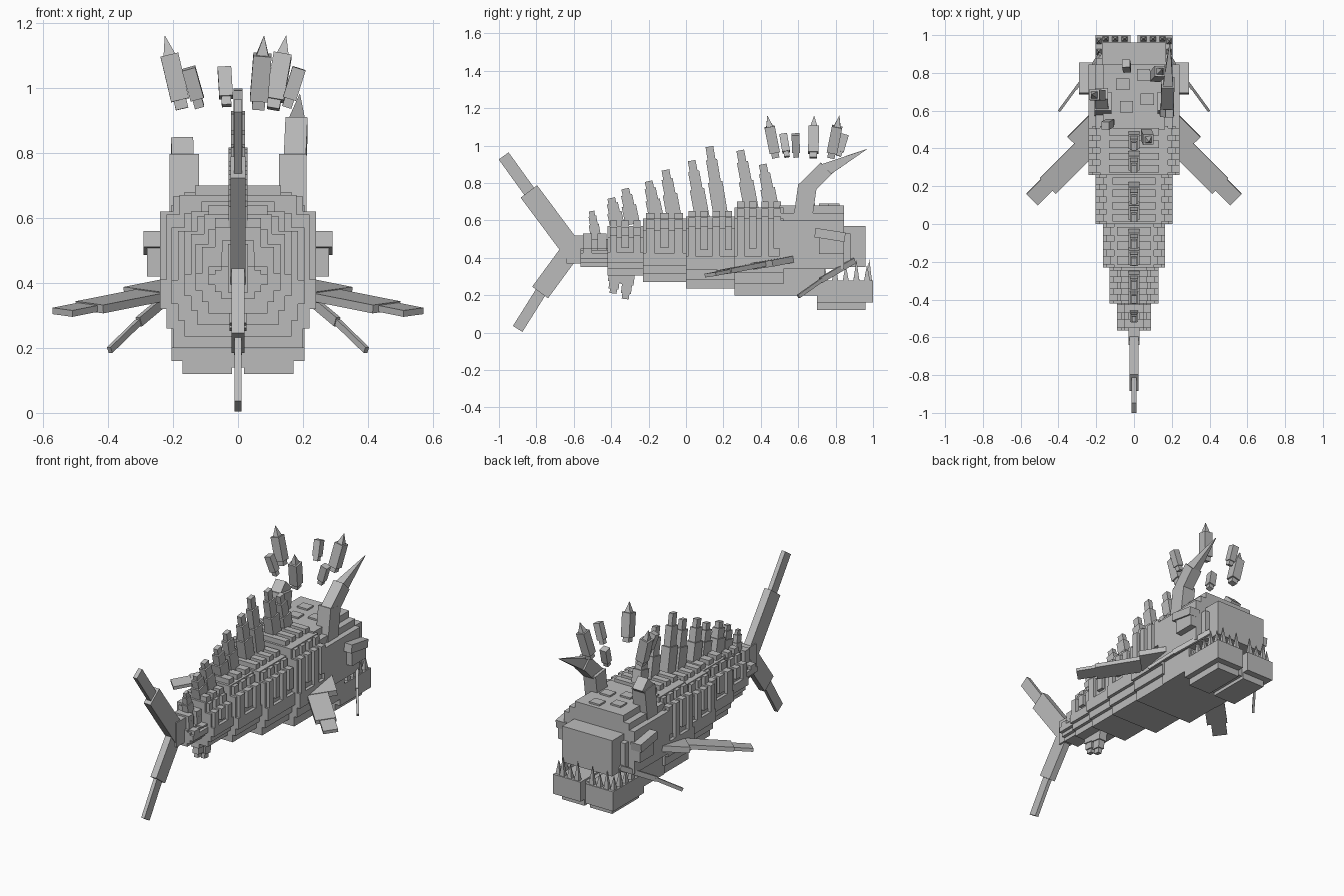
import bpy, bmesh
from mathutils import Vector, Matrix

if "Cube" in bpy.data.objects:
    bpy.data.objects.remove(bpy.data.objects["Cube"])

grey = bpy.data.materials.new("stone grey")
grey.diffuse_color = (0.5, 0.5, 0.5, 1)
grey.use_nodes = True
grey.node_tree.nodes["Principled BSDF"].inputs["Base Color"].default_value = grey.diffuse_color


def box(bm, x0, x1, y0, y1, z0, z1):
    m = Matrix.Translation(((x0 + x1) / 2, (y0 + y1) / 2, (z0 + z1) / 2))
    bmesh.ops.create_cube(bm, size=1, matrix=m @ Matrix.Diagonal((x1 - x0, y1 - y0, z1 - z0, 1)))


def bar(bm, p0, p1, w, d, side=(1, 0, 0), tip=1.0):
    """Beam from p0 to p1: w along side, d across it; tip scales the far end."""
    p0, p1 = Vector(p0), Vector(p1)
    n = (p1 - p0).normalized()
    s = Vector(side)
    s = (s - n * s.dot(n)).normalized()
    t = n.cross(s)
    rot = Matrix((s, t, n)).transposed().to_4x4()
    r = bmesh.ops.create_cube(bm, size=1)
    for v in r["verts"]:
        k = tip if v.co.z > 0 else 1
        v.co = Vector((v.co.x * w * k, v.co.y * d * k, (v.co.z + .5) * (p1 - p0).length))
    bmesh.ops.transform(bm, matrix=Matrix.Translation(p0) @ rot, verts=r["verts"])


def finish(name, bm, mirror=False):
    bmesh.ops.recalc_face_normals(bm, faces=bm.faces[:])
    me = bpy.data.meshes.new(name)
    bm.to_mesh(me)
    bm.free()
    me.materials.append(grey)
    ob = bpy.data.objects.new(name, me)
    bpy.context.collection.objects.link(ob)
    if mirror:
        ob.modifiers.new("Mirror", 'MIRROR').use_mirror_merge = False
    return ob


# Body segments: y0, y1, half width, bottom, top, rib count
segments = [(-.565, -.41, .09, .35, .53, 2), (-.42, -.23, .13, .305, .60, 3),
            (-.23, 0, .165, .27, .64, 3), (0, .26, .205, .235, .65, 4),
            (.26, .52, .24, .20, .70, 4)]
for i, (y0, y1, w, lo, hi, n) in enumerate(segments):
    bm = bmesh.new()
    h = hi - lo
    box(bm, -w + .04, w - .04, y0, y1, lo, .45)
    box(bm, -w, w, y0, y1, lo + .24 * h, lo + .42 * h)
    box(bm, -w + .02, w - .02, y0, y1, lo + .12 * h, hi - .09)
    box(bm, -w + .06, w - .06, y0, y1, .4, hi - .03)
    finish(f"body_segment_{i + 1}", bm)
    # Ribs wrap the back and hang down the flanks at alternating lengths
    bm = bmesh.new()
    step = (y1 - y0) / n
    for k in range(n):
        a = y0 + (k + .2) * step
        b = a + step * .6
        box(bm, -w, w, a, b, lo + (.38, .5)[k % 2] * h, hi - .08)
        box(bm, -w + .04, w - .04, a, b, hi - .1, hi - .035)
        box(bm, -w * .55, w * .55, a, b, hi - .06, hi)
    finish(f"ribs_{i + 1}", bm)

# Head
bm = bmesh.new()
box(bm, -.24, .24, .50, .845, .34, .60)
box(bm, -.205, .205, .50, .845, .40, .64)
box(bm, -.165, .165, .50, .845, .50, .68)
box(bm, -.205, .205, .50, .74, .20, .36)
box(bm, -.17, .17, .80, .96, .35, .57)
box(bm, -.2, .2, .80, .88, .35, .53)
finish("head", bm)
bm = bmesh.new()
for x, y in ((-.06, .74), (.05, .79), (-.04, .62), (.07, .66)):
    box(bm, x - .035, x + .035, y - .03, y + .03, .67, .69)
finish("skull_plates", bm)

# Lower jaw, notched at the front
bm = bmesh.new()
box(bm, .018, .205, .70, 1.0, .16, .28)
box(bm, .018, .17, .70, .96, .12, .17)
box(bm, 0, .02, .70, .95, .14, .27)
finish("lower_jaw", bm, True)

# Teeth on the jaw rim
bm = bmesh.new()
for k in range(5):
    y = .74 + k * .057
    bar(bm, (.185, y, .27), (.188, y, .36 + .025 * (k % 2)), .03, .035, tip=.05)
for k, x in enumerate((.05, .10, .15)):
    bar(bm, (x, .98, .27), (x, .98, .39 - .03 * (k % 2)), .035, .03, tip=.05)
finish("teeth", bm, True)

# Eyes with heavy brows
bm = bmesh.new()
box(bm, .22, .28, .71, .845, .42, .52)
finish("eye", bm, True)
bm = bmesh.new()
bar(bm, (.255, .69, .535), (.255, .85, .51), .07, .05)
finish("brow", bm, True)

# Barbels beside the mouth
bm = bmesh.new()
bar(bm, (.18, .90, .385), (.305, .72, .28), .03, .016, (0, 0, 1))
bar(bm, (.30, .73, .285), (.395, .60, .193), .02, .014, (0, 0, 1))
finish("barbel", bm, True)

# Pectoral fins: three narrowing plates swept back along t, with chord s
bm = bmesh.new()
for t0, t1, s0, s1, th in ((-.25, -.08, .39, .576, .035), (-.11, .18, .407, .525, .026),
                           (.16, .29, .431, .516, .02)):
    c = (s0 + s1) / 2 * .707
    p = [(c + t * .707, c - t * .707, .35 - .14 * t) for t in (t0, t1)]
    bar(bm, p[0], p[1], s1 - s0, th, (.7, .7, .1))
finish("pectoral_fin", bm, True)

# Dorsal spines: base y, base z, top y, top z
spines = [(-.48, .50, -.505, .65), (-.365, .56, -.40, .72), (-.285, .58, -.325, .77),
          (-.155, .60, -.20, .81), (-.06, .60, -.11, .87), (.09, .60, .03, .92),
          (.19, .60, .125, .995), (.355, .63, .29, .975), (.465, .63, .41, .90)]
belly = [(-.375, .34, -.39, .21), (-.305, .34, -.325, .18)]


def spine_set(name, rows, size):
    bm = bmesh.new()
    for y0, z0, y1, z1 in rows:
        a, b = Vector((0, y0, z0)), Vector((0, y1, z1))
        k = size if z1 > .68 or z1 < .3 else size * .7
        for f0, f1, w, d in ((0, .52, .058, .078), (.45, .82, .044, .06), (.78, 1, .028, .042)):
            bar(bm, a.lerp(b, f0), a.lerp(b, f1), w * k, d * k)
    finish(name, bm)


spine_set("dorsal_spines", spines, 1)
spine_set("belly_spines", belly, .9)

# Forked tail
bm = bmesh.new()
box(bm, -.03, .03, -.64, -.55, .37, .52)
bar(bm, (0, -.59, .42), (0, -.84, .755), .046, .11)
bar(bm, (0, -.82, .73), (0, -.975, .945), .026, .065)
finish("tail_upper_lobe", bm)
bm = bmesh.new()
bar(bm, (0, -.60, .46), (0, -.78, .215), .04, .105)
bar(bm, (0, -.765, .235), (0, -.90, .02), .022, .06)
finish("tail_lower_lobe", bm)

# Horns: the left one is broken off
bm = bmesh.new()
bar(bm, (.168, .62, .58), (.168, .65, .79), .085, .10)
bar(bm, (.175, .635, .765), (.18, .75, .88), .068, .085)
bar(bm, (.18, .735, .865), (.19, .965, .98), .055, .075, tip=.03)
finish("horn_right", bm)
bm = bmesh.new()
bar(bm, (-.165, .62, .58), (-.165, .65, .79), .09, .10)
bar(bm, (-.17, .635, .765), (-.172, .69, .82), .068, .08)
finish("horn_left_broken", bm)

# Candles floating above the head: bottom, top, pointed flame or not
candles = [((-.172, .68, .935), (-.225, .685, 1.16), True),
           ((.062, .48, .935), (.08, .435, 1.16), True),
           ((.108, .775, .935), (.148, .82, 1.16), True),
           ((-.118, .54, .94), (-.152, .52, 1.06), False),
           ((-.035, .815, .945), (-.042, .85, 1.06), False),
           ((.15, .59, .94), (.188, .585, 1.06), False)]
for i, (a, b, tall) in enumerate(candles):
    a, b = Vector(a), Vector(b)
    bm = bmesh.new()
    w = .056 if tall else .042
    f = (.12, .74) if tall else (.22, 1)
    bar(bm, a, a.lerp(b, f[0] + .05), w * .7, w * .7)
    bar(bm, a.lerp(b, f[0]), a.lerp(b, f[1]), w, w)
    if tall:
        bar(bm, a.lerp(b, f[1]), b, w * .65, w * .65, tip=.03)
    finish(f"floating_candle_{i + 1}", bm)
